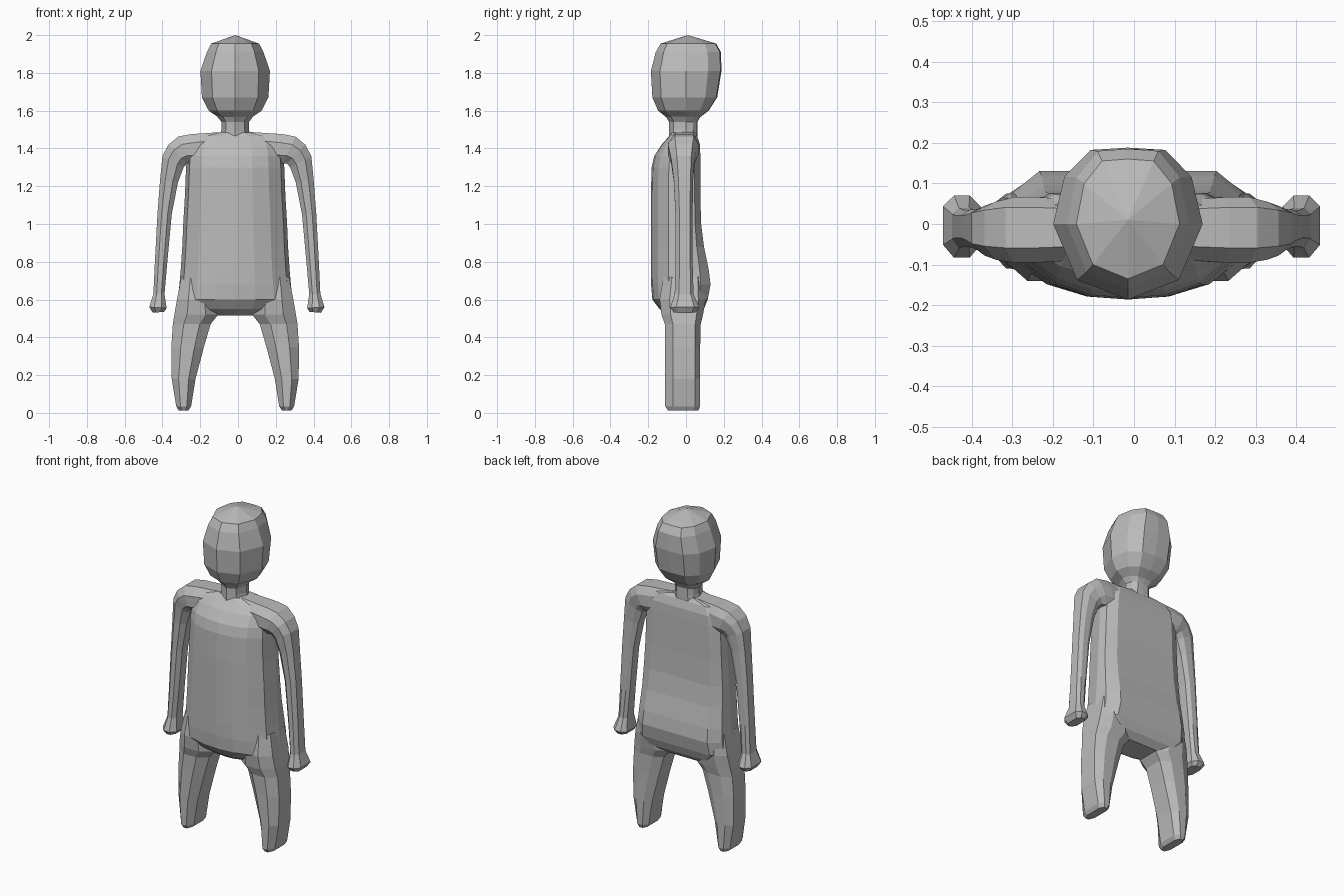
import bpy, bmesh
from mathutils import Vector

grey = bpy.data.materials.new("plain grey")
grey.diffuse_color = (0.5, 0.5, 0.5, 1)
CX = -0.015  # body midline


def half_to_full(half):
    """Mirror a half outline (front centre to back centre) into a closed one."""
    return half + [(-x, y) for x, y in reversed(half) if x > 0]


BODY = half_to_full([(0, -1), (.35, -.96), (.68, -.8), (.93, -.5), (1, 0), (.96, .6), (.74, 1), (.35, 1), (0, 1)])
HEAD = half_to_full([(0, -1), (.68, -.74), (1, 0), (.85, .62), (.5, .97), (0, 1)])
LIMB = half_to_full([(.42, -1), (1, -.62), (1, .62), (.42, 1)])


def loft(name, rings, outline, cap_top=None):
    """Skin rings of (inner point, outer point, front y, back y) into a closed solid."""
    bm = bmesh.new()
    loops = []
    for a, b, yf, yb in rings:
        a, b = Vector((a[0], 0, a[1])), Vector((b[0], 0, b[1]))
        mid, half = (a + b) / 2, (b - a) / 2
        loop = []
        for u, v in outline:
            p = mid + half * u
            p.y = -v * yf if v < 0 else v * yb
            loop.append(bm.verts.new(p))
        loops.append(loop)
    n = len(outline)
    for lo, hi in zip(loops, loops[1:]):
        for i in range(n):
            j = (i + 1) % n
            bm.faces.new((lo[i], lo[j], hi[j], hi[i]))
    bm.faces.new(loops[0])
    if cap_top:
        tip = bm.verts.new(cap_top)
        for i in range(n):
            bm.faces.new((loops[-1][i], loops[-1][(i + 1) % n], tip))
    else:
        bm.faces.new(loops[-1])
    bmesh.ops.recalc_face_normals(bm, faces=bm.faces)
    me = bpy.data.meshes.new(name)
    bm.to_mesh(me)
    bm.free()
    me.materials.append(grey)
    ob = bpy.data.objects.new(name, me)
    bpy.context.collection.objects.link(ob)
    return ob


def level(z, w, yf, yb):
    """Horizontal ring centred on the body midline."""
    return (CX - w, z), (CX + w, z), yf, yb


# torso, from crotch to shoulders
loft("torso", [level(*r) for r in [
    (.515, .13, -.09, .06), (.55, .25, -.14, .095), (.60, .305, -.178, .115),
    (.68, .295, -.185, .13), (.76, .288, -.186, .12), (.88, .28, -.186, .095),
    (1.0, .275, -.186, .08), (1.15, .266, -.186, .076), (1.30, .26, -.182, .076),
    (1.36, .255, -.168, .076), (1.42, .245, -.13, .074), (1.465, .21, -.09, .06),
    (1.485, .10, -.075, .045)]], BODY)

# neck
loft("neck", [level(*r) for r in [
    (1.45, .085, -.09, .06), (1.50, .073, -.09, .06), (1.54, .073, -.09, .06),
    (1.575, .10, -.11, .08)]], HEAD)

# head, closed with a shallow crown
loft("head", [level(*r) for r in [
    (1.562, .085, -.10, .07), (1.60, .14, -.148, .12), (1.67, .176, -.178, .165),
    (1.81, .184, -.186, .188), (1.91, .15, -.16, .185), (1.955, .127, -.135, .16)]],
    HEAD, (CX, .01, 2.0))

for side, s in (("left", 1), ("right", -1)):
    # leg: z, inner x, outer x, front y, back y
    loft(side + "_leg", [((CX + s * i, z), (CX + s * o, z), f, b) for z, i, o, f, b in [
        (.012, .248, .298, -.095, .065), (.035, .233, .312, -.11, .075),
        (.18, .21, .336, -.11, .075), (.35, .165, .338, -.11, .075),
        (.47, .13, .33, -.112, .078), (.52, .09, .322, -.13, .09),
        (.60, .10, .308, -.14, .105), (.72, .12, .285, -.12, .10)]], LIMB)

    # arm and hand: inner point, outer point, front y, back y
    c = -.006
    loft(side + "_arm", [((c + s * a, p), (c + s * d, q), f, b) for a, p, d, q, f, b in [
        (.385, .535, .445, .53, -.065, .05), (.372, .555, .464, .56, -.083, .07),
        (.383, .63, .442, .63, -.06, .04), (.368, .80, .434, .80, -.055, .035),
        (.345, 1.05, .42, 1.06, -.056, .035), (.312, 1.22, .406, 1.24, -.065, .037),
        (.282, 1.30, .394, 1.36, -.078, .045), (.265, 1.32, .362, 1.42, -.088, .055),
        (.245, 1.32, .31, 1.463, -.095, .066), (.20, 1.32, .24, 1.476, -.095, .066),
        (.07, 1.35, .07, 1.487, -.085, .055)]], LIMB)
